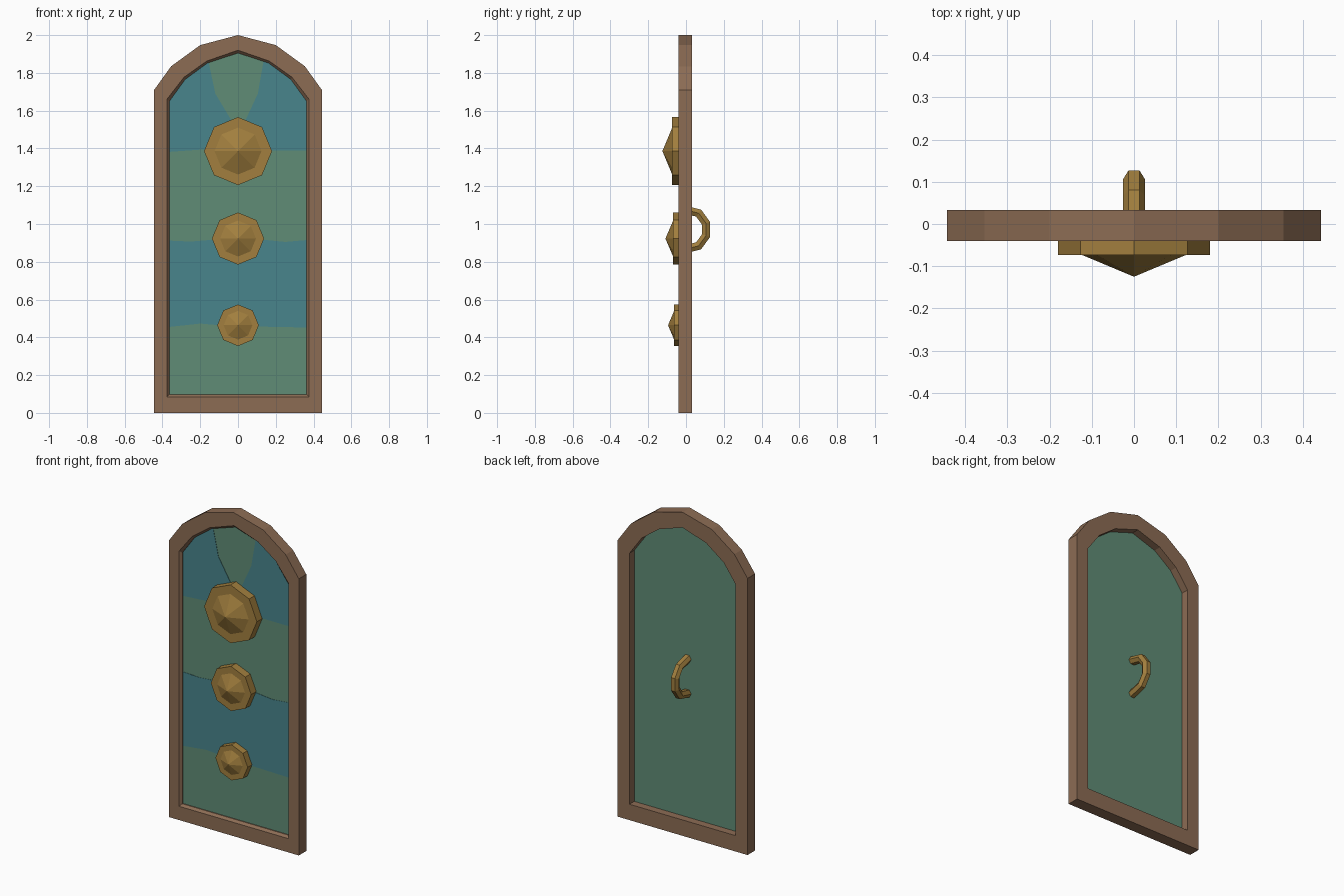
import bpy, bmesh, math

if "Cube" in bpy.data.objects:
    bpy.data.objects.remove(bpy.data.objects["Cube"])


def material(name, rgb):
    lin = [((c / 255 + 0.055) / 1.055) ** 2.4 for c in rgb]
    m = bpy.data.materials.new(name)
    m.diffuse_color = (*lin, 1)
    m.use_nodes = True
    m.node_tree.nodes["Principled BSDF"].inputs["Base Color"].default_value = m.diffuse_color
    return m


WOOD = material("brown wood", (140, 108, 84))
GREEN = material("sea green", (96, 140, 118))
BLUE = material("teal blue", (72, 133, 140))
GOLD = material("old gold", (162, 127, 62))


def skin(name, loops, mat, cap=True, ring=False):
    """Join equal-length loops of points with quads; cap the ends or close into a ring."""
    bm = bmesh.new()
    rows = [[bm.verts.new(p) for p in loop] for loop in loops]
    pairs = list(zip(rows, rows[1:])) + ([(rows[-1], rows[0])] if ring else [])
    for a, b in pairs:
        for i in range(len(a)):
            j = (i + 1) % len(a)
            bm.faces.new((a[i], a[j], b[j], b[i]))
    if cap and not ring:
        bm.faces.new(rows[0])
        bm.faces.new(rows[-1])
    bmesh.ops.remove_doubles(bm, verts=bm.verts, dist=1e-6)
    bmesh.ops.recalc_face_normals(bm, faces=bm.faces)
    me = bpy.data.meshes.new(name)
    bm.to_mesh(me)
    bm.free()
    me.materials.append(mat)
    ob = bpy.data.objects.new(name, me)
    bpy.context.collection.objects.link(ob)
    return ob


def at(pts, y):
    return [(x, y, z) for x, z in pts]


def mirrored(half):
    """Half outline starting on the centre line -> full closed outline."""
    return half + [(-x, z) for x, z in reversed(half[1:])]


# Arched frame with a chamfered front opening
outer = mirrored([(0, 2), (.2, 1.947), (.354, 1.835), (.444, 1.71), (.444, 0)])
lip = mirrored([(0, 1.92), (.165, 1.863), (.286, 1.777), (.375, 1.662), (.375, .085)])
opening = mirrored([(0, 1.905), (.162, 1.852), (.28, 1.765), (.363, 1.65), (.363, .098)])
FRONT, BACK = -.04, .033
skin("door_frame", [at(outer, FRONT), at(lip, FRONT), at(opening, -.025),
                    at(opening, BACK), at(outer, BACK)], WOOD, ring=True)

# Green panel set in the frame
skin("door_panel", [at(opening, -.019), at(opening, -.014)], GREEN)

# Painted blue areas as thin plates: two upper corners and one middle band
blue_areas = {
    "upper_left_paint": [(-.363, 1.382), (-.18, 1.395), (0, 1.385), (-.03, 1.54), (-.12, 1.69),
                         (-.155, 1.854), (-.162, 1.852), (-.28, 1.765), (-.363, 1.65)],
    "upper_right_paint": [(.363, 1.388), (.18, 1.388), (0, 1.385), (.04, 1.55), (.105, 1.69),
                          (.135, 1.861), (.162, 1.852), (.28, 1.765), (.363, 1.65)],
    "middle_paint": [(-.363, .912), (-.25, .907), (-.13, .917), (0, .923), (.13, .917),
                     (.25, .905), (.363, .915), (.363, .452), (.11, .457), (0, .464),
                     (-.11, .465), (-.2, .473), (-.363, .455)],
}
for name, pts in blue_areas.items():
    skin(name, [at(pts, -.021), at(pts, -.019)], BLUE)


# Octagonal bosses: flat plate with a pointed centre
def octagon(r, y, cz):
    return [(r * math.cos(k * math.pi / 4), y, cz + r * math.sin(k * math.pi / 4))
            for k in range(8)]


for name, cz, r, plate_y, tip_y in (("upper_boss", 1.386, .18, -.073, -.125),
                                    ("middle_boss", .923, .138, -.068, -.109),
                                    ("lower_boss", .464, .11, -.063, -.095)):
    skin(name, [octagon(r, -.018, cz), octagon(r, plate_y, cz),
                octagon(r * .69, plate_y, cz), octagon(.0000001, tip_y, cz)], GOLD, cap=False)

# Back pull handle: hexagonal bar bent in a half ring
loops = []
for deg in (-90, -54, -18, 18, 54, 90):
    a = math.radians(deg)
    loop = []
    for k in range(6):
        t = math.radians(30 + 60 * k)
        rr = .107 + .026 * math.cos(t)
        y = -.015 if abs(deg) == 90 else .004 + rr * math.cos(a)
        loop.append((.026 * math.sin(t), y, .971 + rr * math.sin(a)))
    loops.append(loop)
skin("pull_handle", loops, GOLD)
